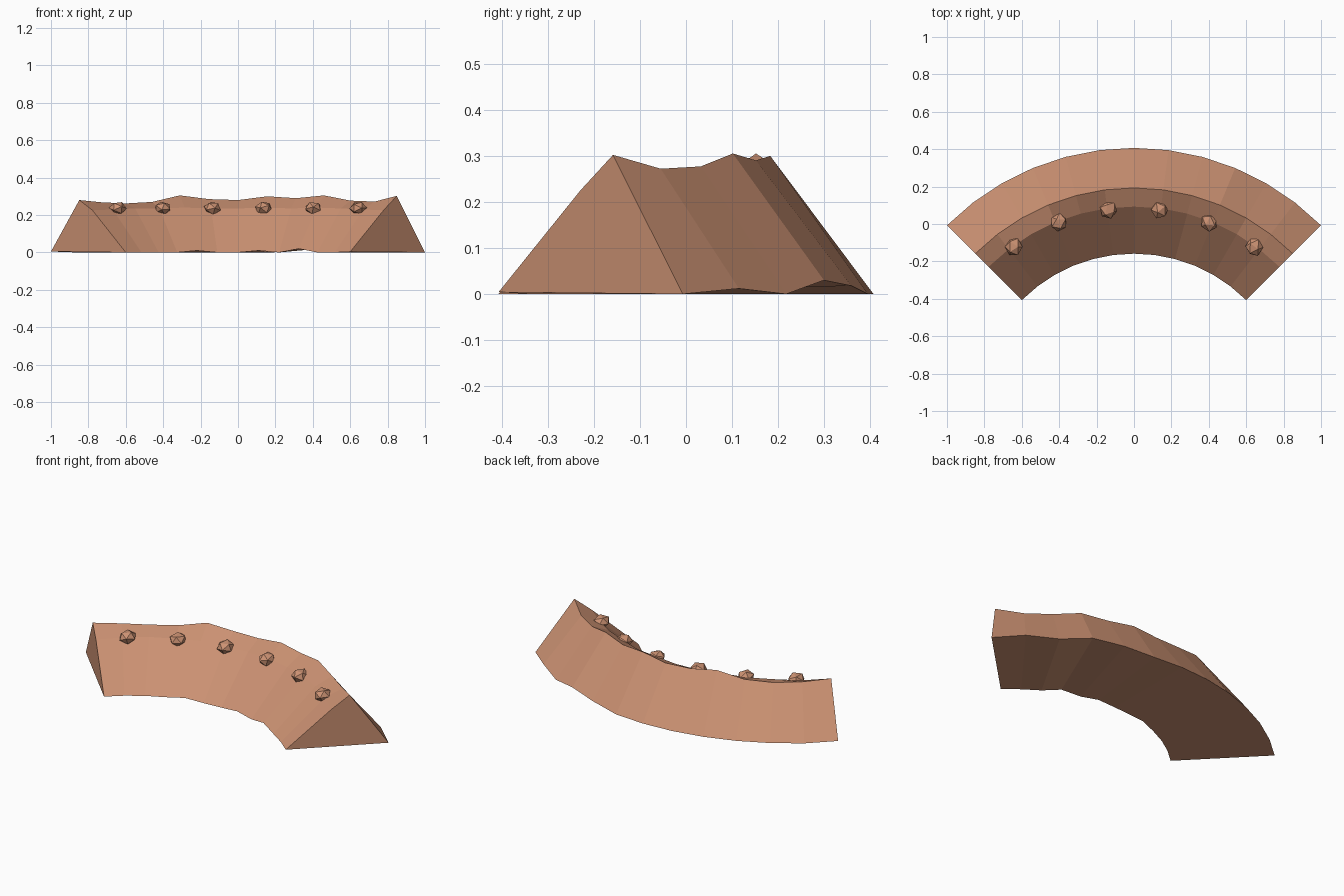
import bpy, bmesh, math
from mathutils import Matrix, Euler

cube = bpy.data.objects.get("Cube")
if cube:
    bpy.data.objects.remove(cube)

clay = bpy.data.materials.new("clay")
clay.use_nodes = True
colour = (0.60, 0.285, 0.17, 1)
clay.diffuse_color = colour
clay.node_tree.nodes["Principled BSDF"].inputs["Base Color"].default_value = colour

CENTRE_Y = -1.007


def on_arc(radius, angle, z):
    a = math.radians(angle)
    return (radius * math.sin(a), CENTRE_Y + radius * math.cos(a), z)


def finish(bm, name):
    bmesh.ops.recalc_face_normals(bm, faces=bm.faces[:])
    mesh = bpy.data.meshes.new(name)
    bm.to_mesh(mesh)
    bm.free()
    mesh.materials.append(clay)
    obj = bpy.data.objects.new(name, mesh)
    bpy.context.scene.collection.objects.link(obj)
    return obj


# Curved bank: a four-sided section swept along a quarter circle, uneven on top
ridge = [.28, .268, .262, .27, .305, .285, .28, .30, .29, .305, .277, .272, .302]
shoulder = [.225, .23, .235, .235, .24, .235, .235, .24, .235, .24, .235, .23, .225]
outer_lift = {0: .005, 9: .03, 8: .018, 11: .012}
inner_lift = {4: .01, 7: .01, 9: .02, 12: .004}

bm = bmesh.new()
rings = []
for i, (top, side) in enumerate(zip(ridge, shoulder)):
    angle = -45 + 7.5 * i
    section = [(1.414, outer_lift.get(i, 0)), (1.2, top),
               (1.1, side), (0.8485, inner_lift.get(i, 0))]
    rings.append([bm.verts.new(on_arc(r, angle, z)) for r, z in section])
for a, b in zip(rings, rings[1:]):
    for j in range(4):
        k = (j + 1) % 4
        bm.faces.new((a[j], a[k], b[k], b[j]))
bm.faces.new(rings[0])
bm.faces.new(rings[-1])
finish(bm, "curved_bank")

# Faceted stones set along the inner shoulder
for n in range(6):
    angle = -36 + 14.4 * n
    bm = bmesh.new()
    bmesh.ops.create_icosphere(bm, subdivisions=1, radius=0.05)
    turn = Euler((0.3 * n, 0.5 + 0.4 * n, 0.7 * n)).to_matrix().to_4x4()
    place = Matrix.Translation(on_arc(1.094, angle, 0.236))
    squash = Matrix.Diagonal((0.95, 1.05, 0.75, 1))
    bm.transform(place @ squash @ turn)
    finish(bm, f"stone_{n + 1}")
